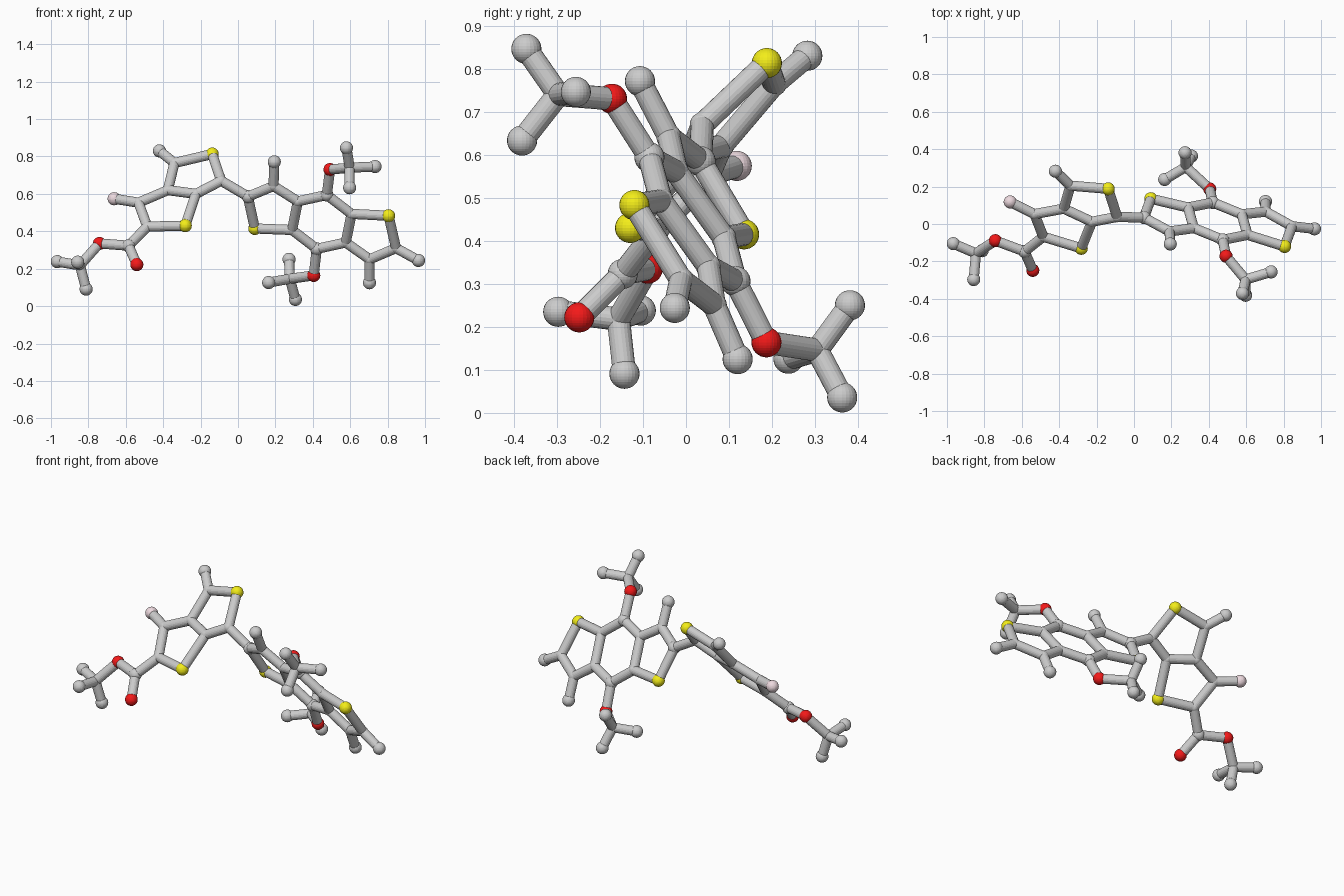
import bpy, bmesh
from mathutils import Vector, Matrix

if "Cube" in bpy.data.objects:
    bpy.data.objects.remove(bpy.data.objects["Cube"])

BALL, STICK, JOINT = 0.035, 0.027, 0.029


def material(name, rgb):
    m = bpy.data.materials.new(name)
    m.diffuse_color = (*rgb, 1)
    m.use_nodes = True
    m.node_tree.nodes["Principled BSDF"].inputs["Base Color"].default_value = m.diffuse_color
    return m


RED = material("red", (0.9, 0.01, 0.01))
YELLOW = material("yellow", (0.9, 0.85, 0.01))
PINK = material("pink", (0.85, 0.7, 0.74))


def finish(bm, name, mat=None):
    me = bpy.data.meshes.new(name)
    bm.to_mesh(me)
    bm.free()
    ob = bpy.data.objects.new(name, me)
    bpy.context.collection.objects.link(ob)
    if mat:
        me.materials.append(mat)


def add_ball(bm, p, r):
    bmesh.ops.create_uvsphere(bm, u_segments=24, v_segments=16, radius=r,
                              matrix=Matrix.Translation(p))


def add_stick(bm, a, b):
    d = b - a
    rot = d.to_track_quat('Z', 'Y').to_matrix().to_4x4()
    bmesh.ops.create_cone(bm, cap_ends=True, segments=20, radius1=STICK,
                          radius2=STICK, depth=d.length,
                          matrix=Matrix.Translation((a + b) / 2) @ rot)


def build(name, atoms, chains):
    """Sticks along each chain; a ball on every atom, coloured by its first letter."""
    pts = {k: Vector(v) for k, v in atoms.items()}
    degree = dict.fromkeys(pts, 0)
    sticks = bmesh.new()
    for chain in chains:
        keys = chain.split()
        for a, b in zip(keys, keys[1:]):
            add_stick(sticks, pts[a], pts[b])
            degree[a] += 1
            degree[b] += 1
    finish(sticks, name + "_bonds")
    for letter, label, mat in (("C", "carbon", None), ("S", "sulfur", YELLOW),
                               ("O", "oxygen", RED), ("F", "fluorine", PINK)):
        bm = bmesh.new()
        for k, p in pts.items():
            if k[0] == letter:
                inner = letter == "C" and degree[k] > 1
                add_ball(bm, p, JOINT if inner else BALL)
        if bm.verts:
            finish(bm, f"{name}_{label}_balls", mat)
        else:
            bm.free()


# Left fused pair of five-sided rings
left = {
    "S1": (-.138, .188, .813), "C2": (-.34, .205, .765), "C2m": (-.42, .282, .83),
    "C3": (-.375, .082, .62), "C4": (-.225, .012, .60), "C5": (-.09, .038, .67),
    "S2": (-.282, -.13, .43), "C6": (-.485, -.068, .425), "C7": (-.532, .053, .553),
    "F1": (-.662, .118, .574), "C8": (-.585, -.147, .323), "C9": (.055, .034, .585),
}
build("left_rings", left, ["C5 S1 C2 C3 C4 C5", "C2 C2m", "C4 S2 C6 C7 C3",
                           "C7 F1", "C6 C8", "C5 C9"])

# Side branch at the far left
branch = {
    "C8": left["C8"], "O1": (-.541, -.248, .222), "O2": (-.741, -.089, .335),
    "C10": (-.845, -.157, .218), "C11": (-.966, -.105, .238),
    "C12": (-.857, -.297, .235), "C13": (-.812, -.143, .091),
}
build("left_branch", branch, ["O1 C8 O2 C10 C11", "C12 C10 C13"])

# Right core: half of the three fused rings, point-mirrored for the other half
centre = Vector((.448, .015, .45))
half = {
    "Ca": (.053, .034, .585), "Cb": (.19, -.04, .642), "Cbm": (.194, -.107, .771),
    "Cc": (.32, -.022, .56), "Cd": (.289, .088, .407), "S": (.09, .135, .415),
    "Ce": (.475, -.085, .594),
}
core = dict(half)
for k, v in half.items():
    core[k + "2"] = 2 * centre - Vector(v)
core.update({"S2": (.805, -.12, .483), "Ca2": (.845, -.012, .31),
             "Cb2": (.704, .066, .25), "Cbm2": (.703, .12, .125),
             "Cend": (.965, -.026, .244)})
build("right_rings", core, ["S Ca Cb Cc Cd S", "Cb Cbm", "Cc Ce Cc2 Cd2".replace("Cc2 Cd2", "Cd2 Cc2 Ce2 Cd"),
                            "S2 Ca2 Cb2 Cc2", "Cd2 S2", "Cb2 Cbm2", "Ca2 Cend"])

# Three-pronged branches above and below the core
upper = {
    "Ca": half["Ce"], "O": (.492, -.172, .73), "Cb": (.597, -.297, .74),
    "Cc": (.58, -.371, .846), "Cd": (.733, -.256, .746), "Ce": (.597, -.381, .633),
}
lower = {
    "Ca": core["Ce2"], "O": (.405, .187, .164), "Cb": (.277, .305, .146),
    "Cc": (.273, .381, .25), "Cd": (.307, .363, .036), "Ce": (.164, .238, .126),
}
for name, atoms in (("upper_branch", upper), ("lower_branch", lower)):
    build(name, atoms, ["Ca O Cb Cc", "Cd Cb Ce"])
